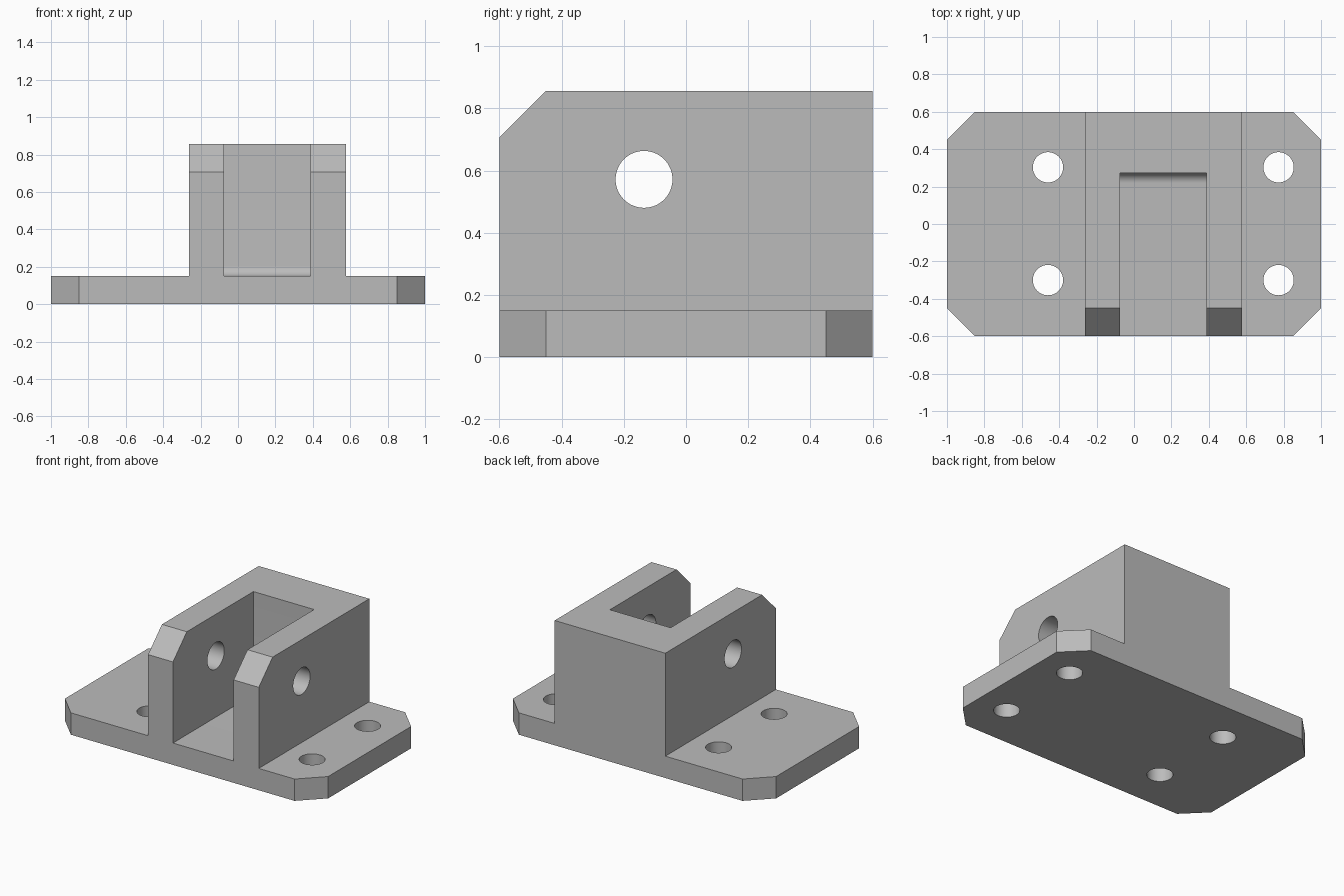
import bpy
import bmesh
import math
from mathutils import Matrix, Vector

cube = bpy.data.objects.get("Cube")
if cube:
    bpy.data.objects.remove(cube, do_unlink=True)

THICK, TOP, CHAMFER = 0.15, 0.857, 0.15
HALF_X, HALF_Y = 1.0, 0.6

gray = bpy.data.materials.new("plain gray")
gray.use_nodes = True
gray.diffuse_color = (0.5, 0.5, 0.5, 1)
gray.node_tree.nodes["Principled BSDF"].inputs["Base Color"].default_value = gray.diffuse_color


def new_object(name, bm):
    bmesh.ops.recalc_face_normals(bm, faces=bm.faces)
    mesh = bpy.data.meshes.new(name)
    bm.to_mesh(mesh)
    bm.free()
    mesh.materials.append(gray)
    obj = bpy.data.objects.new(name, mesh)
    bpy.context.collection.objects.link(obj)
    return obj


def prism(name, points, depth):
    """Extrude a closed outline of 3D points along a vector."""
    bm = bmesh.new()
    face = bm.faces.new([bm.verts.new(p) for p in points])
    side = bmesh.ops.extrude_face_region(bm, geom=[face])["geom"]
    moved = [v for v in side if isinstance(v, bmesh.types.BMVert)]
    bmesh.ops.translate(bm, verts=moved, vec=Vector(depth))
    return new_object(name, bm)


def side_prism(name, profile, x0, x1):
    return prism(name, [(x0, y, z) for y, z in profile], (x1 - x0, 0, 0))


def drill(name, radius, length, centre, turn=Matrix()):
    bm = bmesh.new()
    bmesh.ops.create_cone(bm, cap_ends=True, segments=64, radius1=radius, radius2=radius,
                          depth=length, matrix=Matrix.Translation(centre) @ turn)
    return new_object(name, bm)


def combine(target, tool, operation):
    """Apply an exact boolean and discard the tool."""
    mod = target.modifiers.new(operation, "BOOLEAN")
    mod.operation, mod.solver, mod.object = operation, "EXACT", tool
    bpy.context.view_layer.objects.active = target
    bpy.ops.object.modifier_apply(modifier=mod.name)
    bpy.data.objects.remove(tool, do_unlink=True)


# Base plate with cut corners
a, b = HALF_X - CHAMFER, HALF_Y - CHAMFER
outline = [(a, -HALF_Y), (HALF_X, -b), (HALF_X, b), (a, HALF_Y),
           (-a, HALF_Y), (-HALF_X, b), (-HALF_X, -b), (-a, -HALF_Y)]
bracket = prism("clevis_bracket", [(x, y, 0) for x, y in outline], (0, 0, THICK))

# Offset block with sloped front top edge
block = side_prism("block", [(-HALF_Y, THICK / 2), (HALF_Y, THICK / 2), (HALF_Y, TOP),
                             (-b, TOP), (-HALF_Y, TOP - CHAMFER)], -0.263, 0.578)
combine(bracket, block, "UNION")

# Slot between the lugs, rounded where the floor meets the back wall
back, r = 0.273, 0.055
arc = [(back - r + r * math.sin(t), THICK + r - r * math.cos(t))
       for t in (i * math.pi / 24 for i in range(13))]
slot = side_prism("slot_cutter", [(-1, THICK)] + arc + [(back, 1), (-1, 1)], -0.074, 0.387)
combine(bracket, slot, "DIFFERENCE")

# Pin hole through both lugs
pin = drill("pin_cutter", 0.0915, 2, (0.157, -0.135, 0.572), Matrix.Rotation(math.pi / 2, 4, "Y"))
combine(bracket, pin, "DIFFERENCE")

# Four mounting holes
for x in (-0.46, 0.773):
    for y in (-0.3, 0.303):
        combine(bracket, drill("bolt_cutter", 0.081, 0.5, (x, y, THICK / 2)), "DIFFERENCE")

# Smooth the round surfaces, keep the edges sharp
bpy.ops.object.select_all(action="DESELECT")
bracket.select_set(True)
bpy.context.view_layer.objects.active = bracket
bpy.ops.object.shade_smooth_by_angle(angle=math.radians(30))
